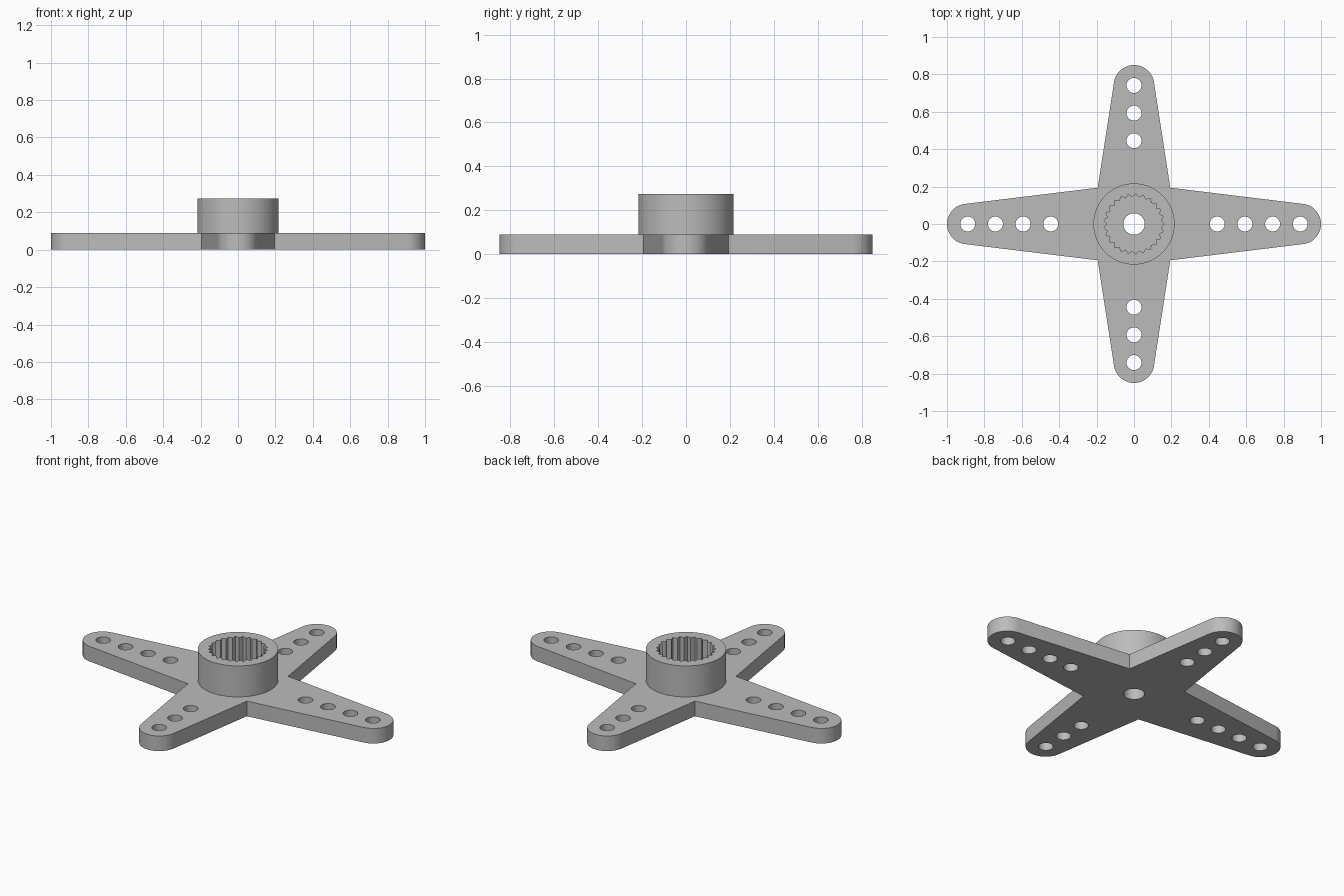
import bpy, bmesh
from math import cos, sin, pi, radians, atan2

cube = bpy.data.objects.get("Cube")
if cube:
    bpy.data.objects.remove(cube, do_unlink=True)

PLATE_TOP, HUB_TOP = 0.09, 0.275

grey = bpy.data.materials.new("grey_plastic")
grey.use_nodes = True
colour = (0.5, 0.5, 0.5, 1)
grey.diffuse_color = colour
grey.node_tree.nodes["Principled BSDF"].inputs["Base Color"].default_value = colour


def circle(x, y, r, n=32):
    return [(x + r * cos(2 * pi * i / n), y + r * sin(2 * pi * i / n)) for i in range(n)]


def extrude_profile(name, loops, z0, z1):
    """Fill an outline with holes, then raise it from z0 to z1."""
    bm = bmesh.new()
    for loop in loops:
        verts = [bm.verts.new((x, y, z0)) for x, y in loop]
        for a, b in zip(verts, verts[1:] + verts[:1]):
            bm.edges.new((a, b))
    bmesh.ops.triangle_fill(bm, edges=bm.edges[:], use_beauty=True, normal=(0, 0, 1))
    raised = bmesh.ops.extrude_face_region(bm, geom=bm.faces[:], use_keep_orig=True)
    top = [g for g in raised["geom"] if isinstance(g, bmesh.types.BMVert)]
    bmesh.ops.translate(bm, verts=top, vec=(0, 0, z1 - z0))
    bmesh.ops.recalc_face_normals(bm, faces=bm.faces[:])
    mesh = bpy.data.meshes.new(name)
    bm.to_mesh(mesh)
    bm.free()
    mesh.materials.append(grey)
    obj = bpy.data.objects.new(name, mesh)
    bpy.context.collection.objects.link(obj)
    bpy.ops.object.select_all(action='DESELECT')
    obj.select_set(True)
    bpy.context.view_layer.objects.active = obj
    bpy.ops.object.shade_smooth_by_angle(angle=radians(25))
    return obj


# Cross outline: four tapered arms with round tips, meeting at inner corners
CORNER, TIP_R, ARC_STEPS = 0.194, 0.108, 24
outline, holes = [], [circle(0, 0, 0.057)]
for k in range(4):
    c, s = round(cos(k * pi / 2)), round(sin(k * pi / 2))
    centre = 0.892 if k % 2 == 0 else 0.742
    taper = atan2(CORNER - TIP_R, centre - CORNER)
    half = pi / 2 - taper
    arm = [(CORNER, -CORNER)]
    for i in range(ARC_STEPS + 1):
        a = -half + 2 * half * i / ARC_STEPS
        arm.append((centre + TIP_R * cos(a), TIP_R * sin(a)))
    outline += [(x * c - y * s, x * s + y * c) for x, y in arm]
    # Row of linkage holes along the arm
    for j in range(4 if k % 2 == 0 else 3):
        d = 0.445 + 0.148 * j
        holes.append(circle(d * c, d * s, 0.04))

extrude_profile("cross_arm_plate", [outline] + holes, 0, PLATE_TOP)

# Hub with a toothed socket
TEETH = 25
socket = []
for i in range(2 * TEETH):
    r = 0.162 if i % 2 == 0 else 0.144
    a = pi * i / TEETH
    socket.append((r * cos(a), r * sin(a)))
extrude_profile("splined_hub", [circle(0, 0, 0.217, 64), socket], PLATE_TOP, HUB_TOP)
